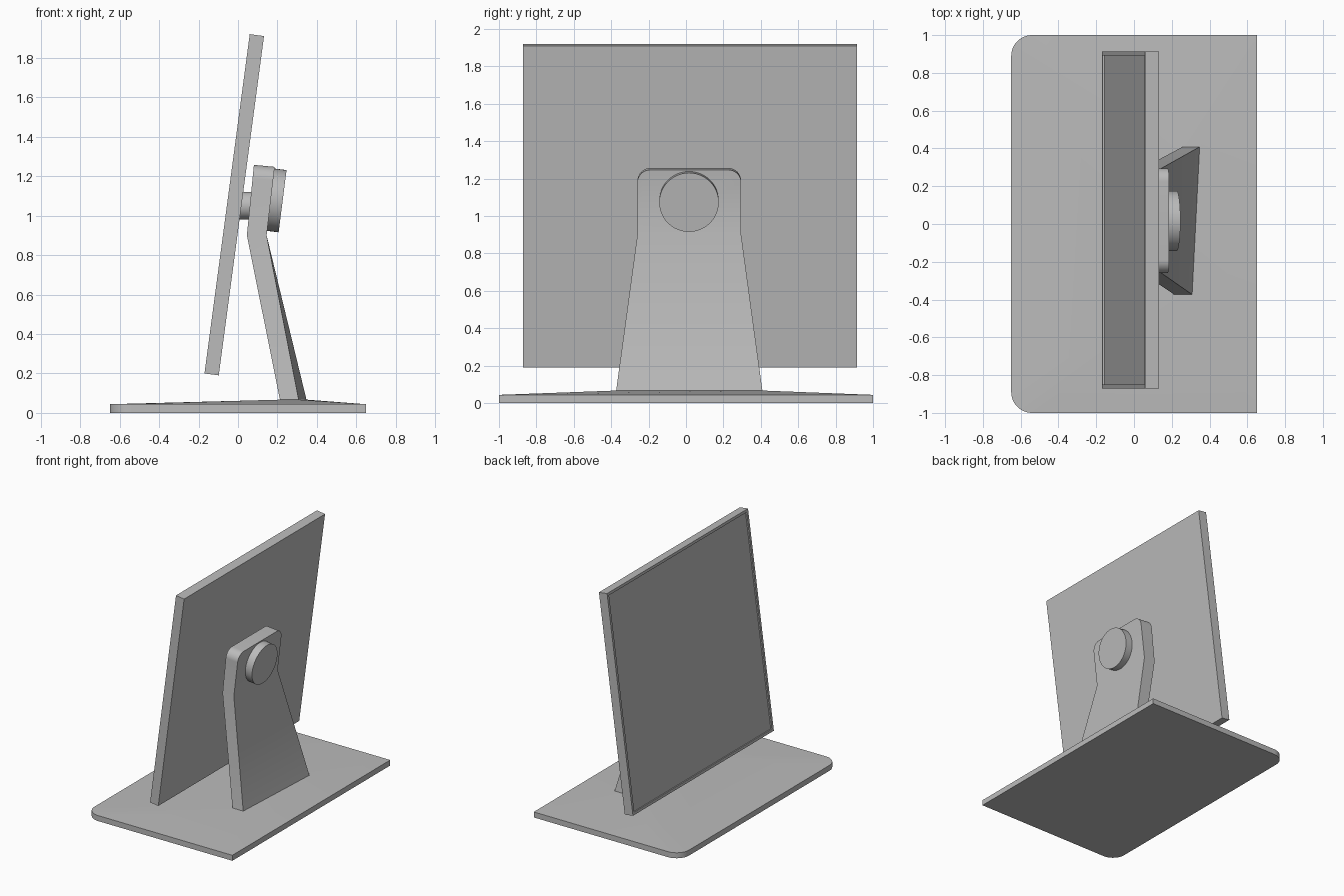
import bpy, bmesh, math
from mathutils import Matrix, Vector

if "Cube" in bpy.data.objects:
    bpy.data.objects.remove(bpy.data.objects["Cube"])

grey = bpy.data.materials.new("light_grey")
grey.diffuse_color = (0.5, 0.5, 0.5, 1)
grey.use_nodes = True
grey.node_tree.nodes["Principled BSDF"].inputs["Base Color"].default_value = grey.diffuse_color


def finish(name, bm, smooth=False):
    bmesh.ops.recalc_face_normals(bm, faces=bm.faces)
    mesh = bpy.data.meshes.new(name)
    bm.to_mesh(mesh)
    bm.free()
    mesh.materials.append(grey)
    obj = bpy.data.objects.new(name, mesh)
    bpy.context.collection.objects.link(obj)
    if smooth:
        bpy.ops.object.select_all(action='DESELECT')
        obj.select_set(True)
        bpy.context.view_layer.objects.active = obj
        bpy.ops.object.shade_smooth_by_angle(angle=math.radians(30))
    return obj


def arc(cx, cy, r, start, end, n=10):
    """Points on an arc, angles in degrees."""
    angles = [math.radians(start + (end - start) * i / n) for i in range(n + 1)]
    return [(cx + r * math.cos(a), cy + r * math.sin(a)) for a in angles]


def cylinder(name, start, end, radius, segments=48):
    start, end = Vector(start), Vector(end)
    axis = end - start
    turn = axis.to_track_quat('Z', 'Y').to_matrix().to_4x4()
    bm = bmesh.new()
    bmesh.ops.create_cone(bm, cap_ends=True, segments=segments, radius1=radius,
                          radius2=radius, depth=axis.length,
                          matrix=Matrix.Translation((start + end) / 2) @ turn)
    return finish(name, bm, smooth=True)


# Base plate: two rounded corners, top rising gently to the foot of the stand
foot = [(0.215, -0.375), (0.31, -0.375), (0.35, 0.41), (0.26, 0.41)]
R = 0.11
corners = [arc(-0.65 + R, -1 + R, R, 180, 270), [(0.65, -1)], [(0.65, 1)],
           arc(-0.65 + R, 1 - R, R, 90, 180)]
ring = [(p, k) for k, pts in enumerate(corners) for p in pts]
bm = bmesh.new()
low = [bm.verts.new((*p, 0)) for p, k in ring]
rim = [bm.verts.new((*p, 0.044)) for p, k in ring]
peak = [bm.verts.new((*p, 0.067)) for p in foot]
bm.faces.new(low)
bm.faces.new(peak)
for i in range(len(ring)):
    j = (i + 1) % len(ring)
    a, b = ring[i][1], ring[j][1]
    bm.faces.new((low[i], low[j], rim[j], rim[i]))
    bm.faces.new((rim[i], rim[j], peak[b]) if a == b
                 else (rim[i], rim[j], peak[b], peak[a]))
finish("base_plate", bm, smooth=True)

# Stand: flared, slightly twisted leg with an upright rounded head
r = 0.07
head = ([(0.295, 0.9)] + arc(0.295 - r, 1.257 - r, r, 0, 90)
        + arc(-0.26 + r, 1.257 - r, r, 90, 180) + [(-0.26, 0.9)])
bm = bmesh.new()


def stand_side(x_bend, slope, drop, x_right, x_left):
    top = [bm.verts.new((x_bend + (z - 0.9) * slope, y, z - drop * (z - 0.9) / 0.36))
           for y, z in head]
    bottom = [bm.verts.new((x_left, -0.375, 0.055)),
              bm.verts.new((x_right, 0.41, 0.055))]
    bm.faces.new(top)
    bm.faces.new((top[-1], bottom[0], bottom[1], top[0]))
    return top + bottom


front = stand_side(0.045, 0.1, 0.0, 0.26, 0.215)
back = stand_side(0.145, 0.115, 0.01, 0.35, 0.31)
for i in range(len(front)):
    j = (i + 1) % len(front)
    bm.faces.new((front[i], front[j], back[j], back[i]))
finish("stand", bm, smooth=True)

# Hinge knob behind the head and the short pin holding the screen
cylinder("hinge_knob", (0.155, 0.016, 1.082), (0.226, 0.016, 1.073), 0.159)
cylinder("screen_pin", (-0.01, 0.016, 1.05), (0.08, 0.016, 1.05), 0.07)

# Screen: tilted slab with a shallow recessed display on its -x face
bm = bmesh.new()
bmesh.ops.create_cube(bm, size=1, matrix=Matrix.Diagonal((0.073, 1.785, 1.735, 1)))
bm.normal_update()
display = [f for f in bm.faces if f.normal.x < -0.9]
bmesh.ops.inset_region(bm, faces=display, thickness=0.03)
display_verts = list(display[0].verts)
edge = bmesh.ops.inset_region(bm, faces=display, thickness=0.0005)
bmesh.ops.translate(bm, verts=list(display[0].verts), vec=(0.01, 0, 0))
bmesh.ops.transform(bm, verts=bm.verts, matrix=Matrix.Translation((-0.019, 0.022, 1.055))
                    @ Matrix.Rotation(math.radians(7.6), 4, 'Y'))
finish("screen", bm)
